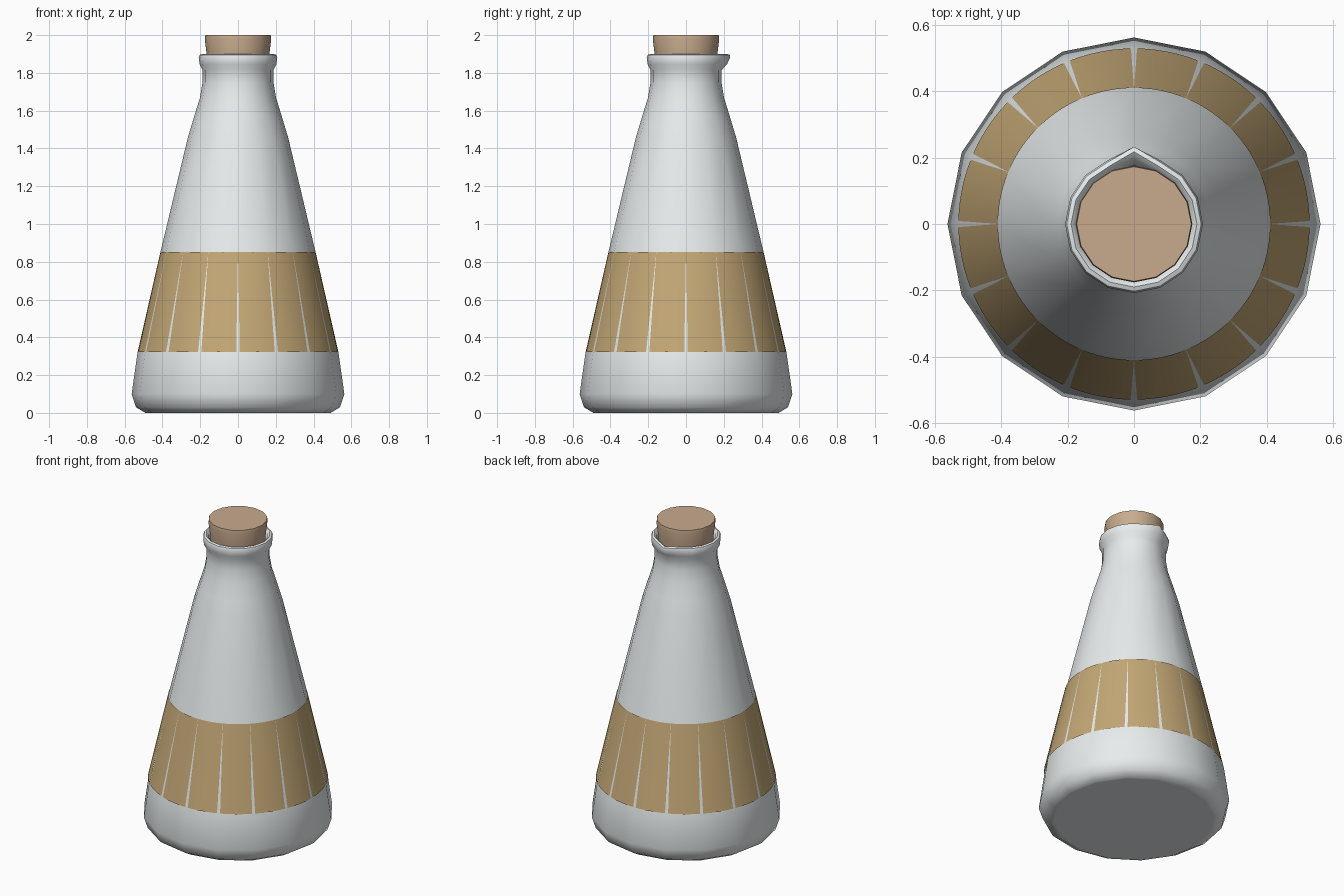
import bpy
from math import cos, sin, tau, radians

if "Cube" in bpy.data.objects:
    bpy.data.objects.remove(bpy.data.objects["Cube"])


def lathe(name, profile, sides, color, cap_start=True, cap_end=True, angle=50):
    """Revolve (radius, z) points around z as a smooth-shaded mesh."""
    verts = [(r * cos(tau * i / sides), r * sin(tau * i / sides), z)
             for r, z in profile for i in range(sides)]
    faces = []
    for k in range(len(profile) - 1):
        for i in range(sides):
            a, b = k * sides, (k + 1) * sides
            j = (i + 1) % sides
            faces.append((a + i, a + j, b + j, b + i))
    if cap_start:
        faces.append(tuple(reversed(range(sides))))
    if cap_end:
        faces.append(tuple(range((len(profile) - 1) * sides, len(profile) * sides)))
    mesh = bpy.data.meshes.new(name)
    mesh.from_pydata(verts, [], faces)
    obj = bpy.data.objects.new(name, mesh)
    bpy.context.collection.objects.link(obj)
    mat = bpy.data.materials.new(name + "_color")
    mat.diffuse_color = (*color, 1)
    mat.use_nodes = True
    mat.node_tree.nodes["Principled BSDF"].inputs["Base Color"].default_value = mat.diffuse_color
    mesh.materials.append(mat)
    bpy.ops.object.select_all(action='DESELECT')
    obj.select_set(True)
    bpy.context.view_layer.objects.active = obj
    bpy.ops.object.shade_smooth_by_angle(angle=radians(angle))
    return obj


SIDES = 16

# Flask body: rounded foot, conical wall, neck, rolled lip and inner neck
body_profile = [(0.485, 0.005), (0.49, 0.0), (0.54, 0.03), (0.563, 0.10), (0.532, 0.32),
                (0.411, 0.85), (0.265, 1.46), (0.232, 1.57), (0.201, 1.67), (0.188, 1.75),
                (0.188, 1.815), (0.203, 1.845), (0.208, 1.88), (0.203, 1.895),
                (0.19, 1.90), (0.178, 1.89), (0.168, 1.86), (0.166, 1.65)]
body_profile[0] = (0.47, 0.0)
flask = lathe("flask_body", body_profile, SIDES, (0.80, 0.84, 0.85))

# Pouring spout: pull the lip outward at the back
back = SIDES // 4
for ring, push in {11: 0.014, 12: 0.025, 13: 0.030, 14: 0.028, 15: 0.025, 16: 0.01}.items():
    flask.data.vertices[ring * SIDES + back].co.y += push

# Label: round cone, so the corners of the faceted body show through as thin lines
lathe("label_band", [(0.5300, 0.322), (0.4105, 0.852)], 96, (0.55, 0.39, 0.18),
      cap_start=False, cap_end=False)

# Cork stopper
lathe("cork_stopper", [(0.155, 1.70), (0.166, 1.90), (0.176, 1.98), (0.173, 2.0)],
      SIDES, (0.58, 0.41, 0.27))
